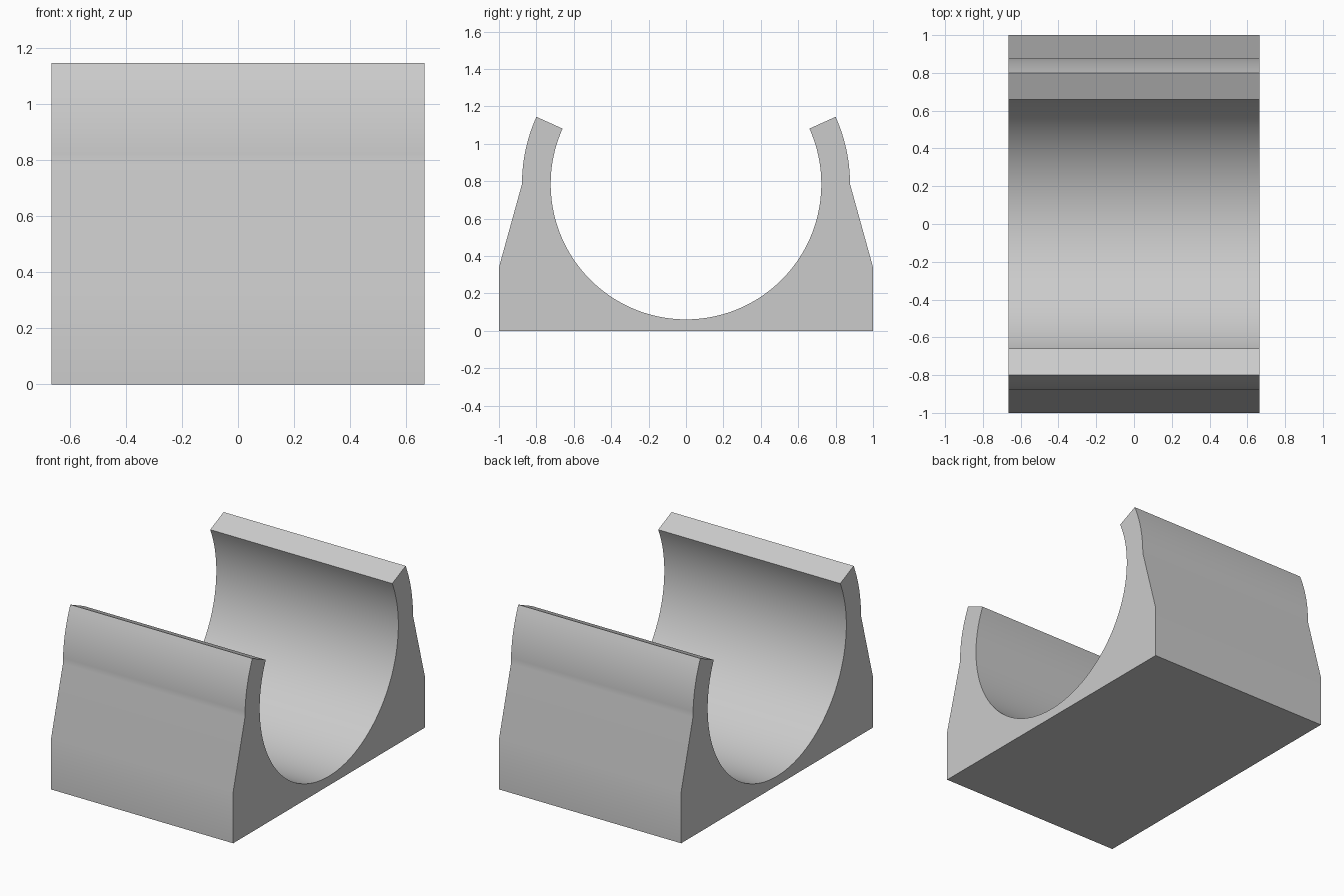
import bpy, bmesh
from math import sin, cos, radians

cube = bpy.data.objects.get("Cube")
if cube:
    bpy.data.objects.remove(cube, do_unlink=True)

HALF_LENGTH = 0.665
AXIS_Z = 0.785
R_IN, R_OUT = 0.7235, 0.877
LIP = 24.2  # angle of the lips above the bore axis


def arc(radius, start, end, steps):
    """Points (y, z) on a circle around the bore axis."""
    angles = [radians(start + (end - start) * i / steps) for i in range(steps + 1)]
    return [(radius * cos(a), AXIS_Z + radius * sin(a)) for a in angles]


# Half of the outside: foot, sloping shoulder, curved jaw
outer = [(1, 0), (1, 0.34)] + arc(R_OUT, 0, LIP, 10)
# Bore from one lip round the bottom to the other
bore = arc(R_IN, LIP, -180 - LIP, 96)
profile = outer + bore + [(-y, z) for y, z in reversed(outer)]

# Extrude the profile along x
bm = bmesh.new()
face = bm.faces.new([bm.verts.new((-HALF_LENGTH, y, z)) for y, z in profile])
ext = bmesh.ops.extrude_face_region(bm, geom=[face], use_keep_orig=True)
moved = [g for g in ext["geom"] if isinstance(g, bmesh.types.BMVert)]
bmesh.ops.translate(bm, verts=moved, vec=(2 * HALF_LENGTH, 0, 0))
bmesh.ops.recalc_face_normals(bm, faces=bm.faces)
mesh = bpy.data.meshes.new("pipe_clip")
bm.to_mesh(mesh)
bm.free()

clip = bpy.data.objects.new("pipe_clip", mesh)
bpy.context.collection.objects.link(clip)

# Plain grey
grey = bpy.data.materials.new("light_grey")
grey.use_nodes = True
color = (0.6, 0.6, 0.6, 1)
grey.diffuse_color = color
grey.node_tree.nodes["Principled BSDF"].inputs["Base Color"].default_value = color
mesh.materials.append(grey)

# Smooth curves, sharp corners
bpy.ops.object.select_all(action="DESELECT")
clip.select_set(True)
bpy.context.view_layer.objects.active = clip
bpy.ops.object.shade_smooth_by_angle(angle=radians(30))
